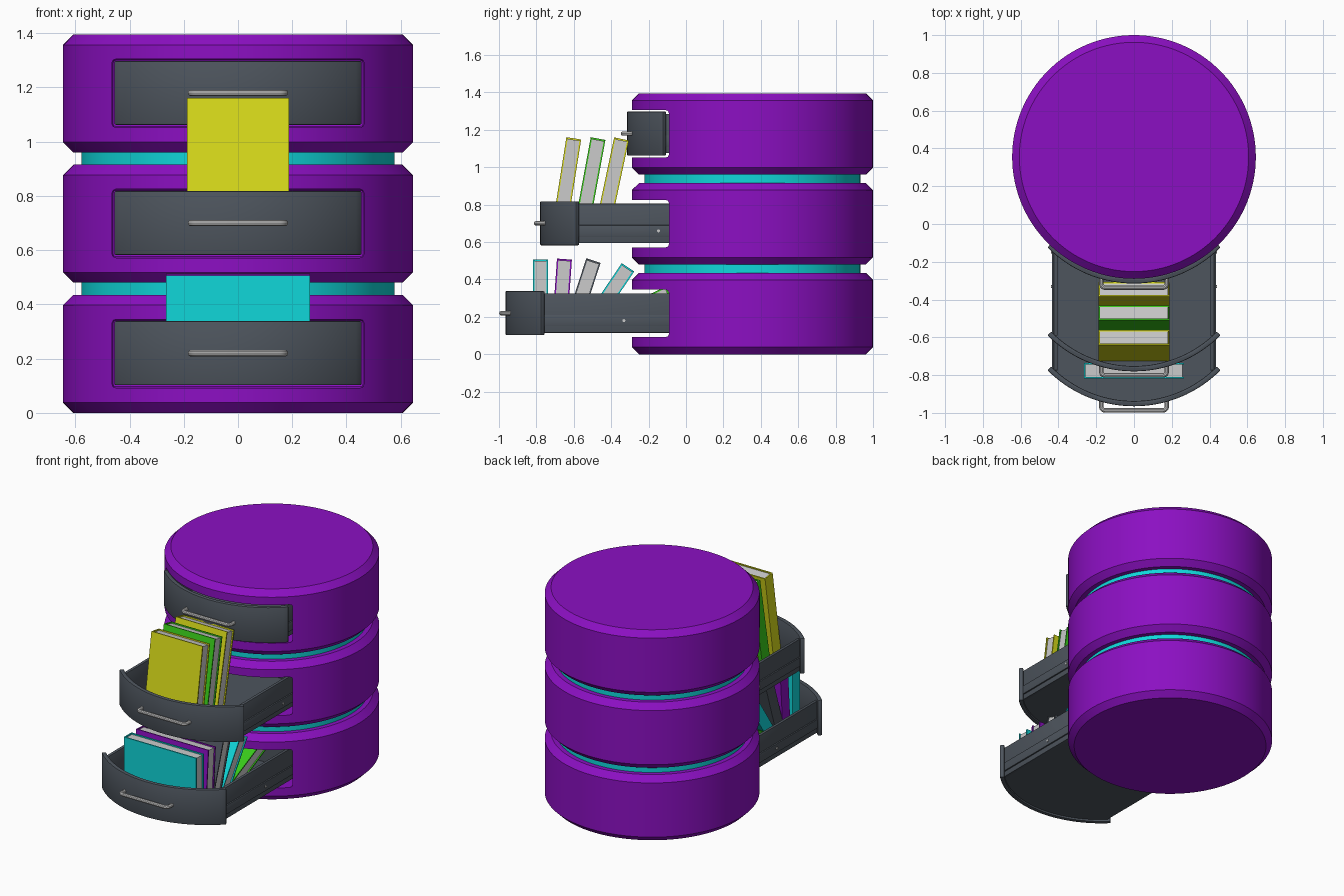
import bpy, bmesh
from math import sin, cos, asin, sqrt, radians
from mathutils import Matrix, Vector

if "Cube" in bpy.data.objects:
    bpy.data.objects.remove(bpy.data.objects["Cube"])

CY, R = 0.355, 0.645          # body axis and radius
PITCH, TIER_H = 0.48, 0.435   # tier spacing and height


def material(name, rgb):
    m = bpy.data.materials.new(name)
    m.diffuse_color = (*rgb, 1)
    m.use_nodes = True
    m.node_tree.nodes["Principled BSDF"].inputs["Base Color"].default_value = m.diffuse_color
    return m


PURPLE = material("purple", (0.26, 0.005, 0.54))
TEAL = material("teal", (0.005, 0.68, 0.70))
SLATE = material("slate", (0.075, 0.09, 0.11))
METAL = material("metal", (0.55, 0.55, 0.54))
PAPER = material("paper", (0.58, 0.58, 0.56))
YELLOW = material("yellow", (0.68, 0.70, 0.01))
GREEN = material("green", (0.04, 0.60, 0.01))


def activate(ob):
    bpy.ops.object.select_all(action='DESELECT')
    ob.select_set(True)
    bpy.context.view_layer.objects.active = ob


def finish(ob, mat, bevel=0, segments=1):
    activate(ob)
    if mat:
        ob.data.materials.append(mat)
    if bevel:
        b = ob.modifiers.new("bevel", 'BEVEL')
        b.width, b.segments, b.limit_method = bevel, segments, 'ANGLE'
        bpy.ops.object.modifier_apply(modifier=b.name)
    bpy.ops.object.shade_smooth_by_angle(angle=radians(30))
    return ob


def prism(name, outline, z0, z1, mat, bevel=0):
    bm = bmesh.new()
    face = bm.faces.new([bm.verts.new((x, y, z0)) for x, y in outline])
    ext = bmesh.ops.extrude_face_region(bm, geom=[face])["geom"]
    bmesh.ops.translate(bm, vec=(0, 0, z1 - z0),
                        verts=[v for v in ext if isinstance(v, bmesh.types.BMVert)])
    bmesh.ops.recalc_face_normals(bm, faces=bm.faces)
    me = bpy.data.meshes.new(name)
    bm.to_mesh(me)
    bm.free()
    ob = bpy.data.objects.new(name, me)
    bpy.context.collection.objects.link(ob)
    return finish(ob, mat, bevel, 2)


def box(name, x0, x1, y0, y1, z0, z1, mat, bevel=0):
    return prism(name, [(x0, y0), (x1, y0), (x1, y1), (x0, y1)], z0, z1, mat, bevel)


def cylinder(name, r, z0, z1, mat, bevel=0):
    bpy.ops.mesh.primitive_cylinder_add(vertices=128, radius=r, depth=z1 - z0,
                                        location=(0, CY, (z0 + z1) / 2))
    ob = bpy.context.object
    ob.name = name
    return finish(ob, mat, bevel)


def arc(cy, r, half, n=32):
    a = asin(half / r)
    angles = [-a + 2 * a * i / n for i in range(n + 1)]
    return [(r * sin(t), cy - r * cos(t)) for t in angles]


def tier(name, z):
    body = cylinder(name, R, z, z + TIER_H, PURPLE, 0.038)
    # drawer cavity
    cutter = box("cavity_cutter", -0.465, 0.465, -0.6, 0.74, z + 0.092, z + 0.345, None, 0.015)
    cutter.hide_render = True
    b = body.modifiers.new("cavity", 'BOOLEAN')
    b.operation, b.object, b.solver = 'DIFFERENCE', cutter, 'EXACT'
    activate(body)
    bpy.ops.object.modifier_apply(modifier=b.name)
    bpy.data.objects.remove(cutter)
    bpy.ops.object.shade_smooth_by_angle(angle=radians(30))


def handle(name, cy, z):
    out, base, w, r = cy - R - 0.022, cy - R + 0.03, 0.173, 0.02
    corner = [(w - r + r * sin(radians(t)), out + r - r * cos(radians(t)))
              for t in range(0, 91, 18)]
    half = corner + [(w, base)]
    pts = [(-x, y) for x, y in reversed(half)] + half
    cu = bpy.data.curves.new(name, 'CURVE')
    cu.dimensions, cu.bevel_depth, cu.bevel_resolution = '3D', 0.012, 3
    cu.use_fill_caps = True
    sp = cu.splines.new('POLY')
    sp.points.add(len(pts) - 1)
    for p, (x, y) in zip(sp.points, pts):
        p.co = (x, y, z, 1)
    ob = bpy.data.objects.new(name, cu)
    bpy.context.collection.objects.link(ob)
    activate(ob)
    bpy.ops.object.convert(target='MESH')
    finish(bpy.context.object, METAL)


def drawer(name, cy, z):
    # curved front, floor and back
    prism(name + "_front", arc(cy, R, 0.458) + arc(cy, 0.617, 0.438)[::-1],
          z + 0.102, z + 0.338, SLATE, 0.006)
    back = cy + 0.38
    prism(name + "_floor", arc(cy, 0.625, 0.42) + [(0.42, back), (-0.42, back)],
          z + 0.115, z + 0.13, SLATE)
    box(name + "_back", -0.42, 0.42, back - 0.02, back, z + 0.115, z + 0.325, SLATE)
    # side walls with slide rails and screws
    for s, side in ((-1, "left"), (1, "right")):
        front = cy - 0.455
        xs = sorted((s * 0.405, s * 0.425))
        box(f"{name}_{side}_wall", *xs, front, back, z + 0.115, z + 0.325, SLATE, 0.003)
        xs = sorted((s * 0.42, s * 0.434))
        box(f"{name}_{side}_rail", *xs, front, back, z + 0.15, z + 0.21, SLATE, 0.003)
        for y in (cy - 0.012, cy + 0.3):
            bpy.ops.mesh.primitive_cylinder_add(
                vertices=12, radius=0.008, depth=0.006,
                location=(s * 0.436, y, z + 0.18), rotation=(0, radians(90), 0))
            bpy.context.object.name = f"{name}_{side}_screw"
            finish(bpy.context.object, METAL)
    handle(name + "_handle", cy, z + 0.22)


def book(name, mat, w, t, h, y_top, lean, floor):
    a = radians(lean)
    x, d, c = w / 2, t / 2, 0.008
    parts = [
        box(name + "_front_cover", -x, x, -d, -d + c, 0, h, mat),
        box(name + "_back_cover", -x, x, d - c, d, 0, h, mat),
        box(name + "_spine", -x, -x + c, -d, d, 0, h, mat),
        box(name + "_pages", -x + c, x - 0.008, -d + c, d - c, 0.008, h - 0.008, PAPER),
    ]
    place = (Matrix.Translation((0, y_top - h * sin(a), floor + d * sin(a)))
             @ Matrix.Rotation(-a, 4, 'X'))
    for ob in parts:
        ob.data.transform(place)


# stacked body and the recessed bands between tiers
for i, name in enumerate(("bottom", "middle", "top")):
    tier(name + "_tier", i * PITCH)
    if i:
        cylinder(name + "_band", 0.577, i * PITCH - 0.065, i * PITCH + 0.02, TEAL)

# drawers: bottom fully open, middle part open, top closed
for i, (name, cy) in enumerate((("bottom_drawer", -0.32), ("middle_drawer", -0.135),
                                ("top_drawer", 0.33))):
    drawer(name, cy, i * PITCH)

# tall books in the middle drawer
for n, (mat, y, lean) in enumerate(((YELLOW, -0.60, 9), (GREEN, -0.47, 10.5),
                                    (YELLOW, -0.345, 12))):
    book(f"tall_book_{n + 1}", mat, 0.375, 0.08, 0.545, y, lean, PITCH + 0.13)

# wide books in the bottom drawer, leaning further towards the back
for n, (mat, y, lean) in enumerate(((TEAL, -0.777, 0), (PURPLE, -0.65, 4), (SLATE, -0.495, 18),
                                    (TEAL, -0.31, 34), (GREEN, -0.09, 65))):
    book(f"wide_book_{n + 1}", mat, 0.53, 0.08, 0.377, y, lean, 0.13)
